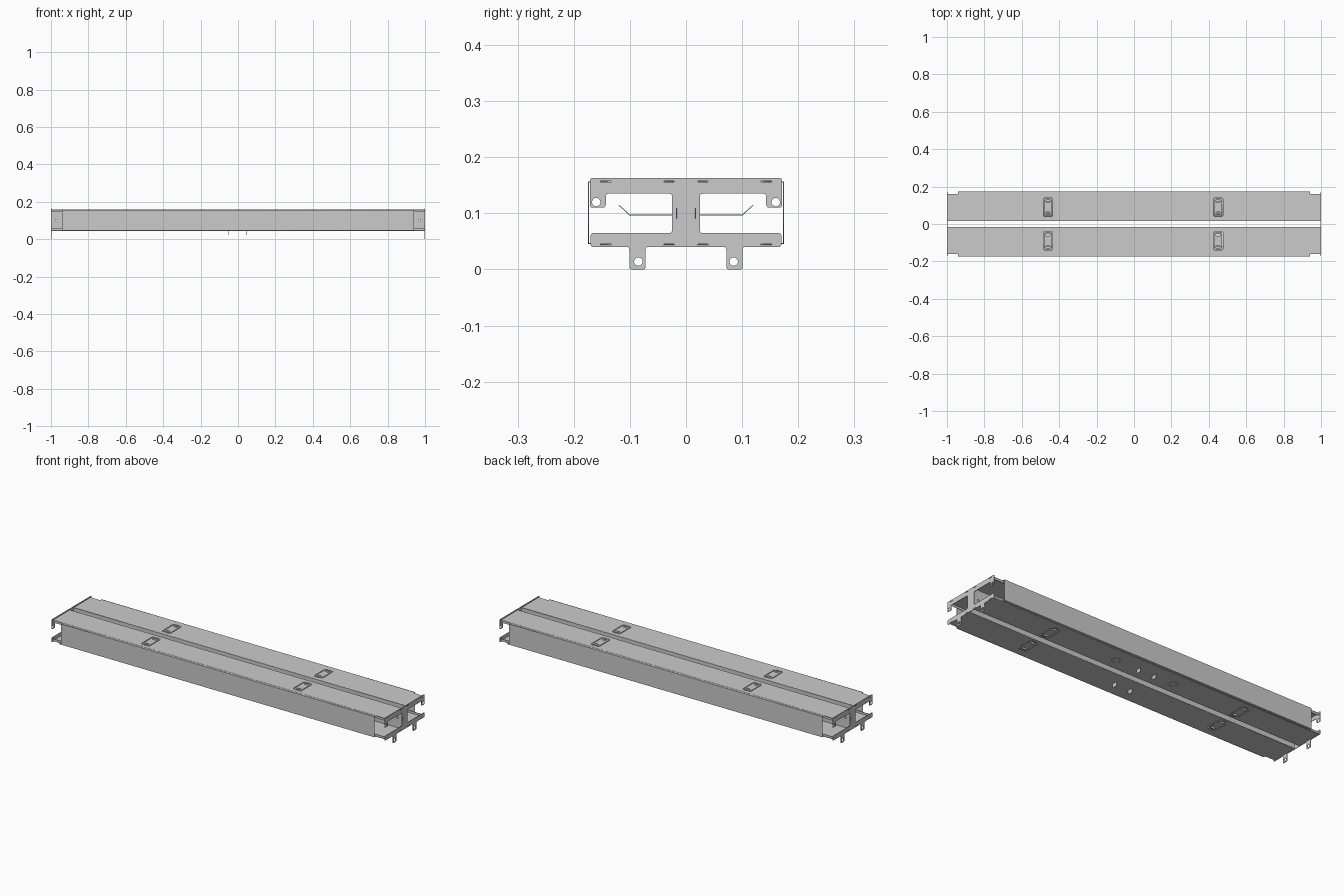
import bpy, math
from mathutils import Matrix, Vector

if "Cube" in bpy.data.objects:
    bpy.data.objects.remove(bpy.data.objects["Cube"])

T = 0.002  # sheet thickness


def rounded(pts, r):
    """Round every corner of a closed outline."""
    if r == 0:
        return pts
    out, n = [], len(pts)
    for i in range(n):
        a, p, b = (Vector(pts[(i + k) % n]) for k in (-1, 0, 1))
        s = p + (a - p).normalized() * min(r, (a - p).length * .45)
        e = p + (b - p).normalized() * min(r, (b - p).length * .45)
        for k in range(5):
            t = k / 4
            out.append(tuple(s * (1 - t) ** 2 + p * 2 * t * (1 - t) + e * t * t))
    return out


def rect(cx, cy, w, h, r=0):
    return rounded([(cx - w / 2, cy - h / 2), (cx + w / 2, cy - h / 2),
                    (cx + w / 2, cy + h / 2), (cx - w / 2, cy + h / 2)], r)


def circle(cx, cy, r, n=20):
    return [(cx + r * math.cos(2 * math.pi * k / n), cy + r * math.sin(2 * math.pi * k / n)) for k in range(n)]


AXES = {'XY': ((1, 0, 0), (0, 1, 0), (0, 0, 1)),
        'XZ': ((1, 0, 0), (0, 0, 1), (0, -1, 0)),
        'YZ': ((0, 1, 0), (0, 0, 1), (1, 0, 0))}


def sheet(name, loops, plane, offset, t=T):
    """Flat sheet with holes, lying in a plane, centred on the offset."""
    cu = bpy.data.curves.new(name, 'CURVE')
    cu.dimensions, cu.fill_mode, cu.extrude = '2D', 'BOTH', t / 2
    for loop in loops:
        sp = cu.splines.new('POLY')
        sp.points.add(len(loop) - 1)
        for p, c in zip(sp.points, loop):
            p.co = (c[0], c[1], 0, 1)
        sp.use_cyclic_u = True
    tmp = bpy.data.objects.new(name + "_tmp", cu)
    bpy.context.collection.objects.link(tmp)
    dg = bpy.context.evaluated_depsgraph_get()
    me = bpy.data.meshes.new_from_object(tmp.evaluated_get(dg))
    bpy.data.objects.remove(tmp)
    m = Matrix(AXES[plane]).transposed().to_4x4()
    normal = {'XY': (0, 0, 1), 'XZ': (0, 1, 0), 'YZ': (1, 0, 0)}[plane]
    m.translation = Vector(normal) * offset
    me.transform(m)
    me.name = name
    ob = bpy.data.objects.new(name, me)
    bpy.context.collection.objects.link(ob)
    return ob


# End plates with hooks, legs, bolt holes and tab slots
half = [(.072, .04), (.072, 0), (.101, 0), (.101, .04), (.17, .04), (.17, .065), (.025, .065),
        (.025, .135), (.143, .135), (.143, .11), (.171, .11), (.171, .163)]
outline = rounded(half + [(-y, z) for y, z in reversed(half)], .005)
plate = [outline]
for s in (-1, 1):
    plate += [circle(s * .16, .12, .0075), circle(s * .085, .014, .0075)]
    plate += [rect(s * y, z, .018, T) for y in (.03, .143) for z in (.1565, .044)]
    plate.append(rect(s * .016, .1, T, .018))
for s, side in ((-1, "left"), (1, "right")):
    sheet("end_plate_" + side, plate, 'YZ', s * .9985, .003)

for s, side in ((-1, "front"), (1, "back")):
    # Back-to-back channel rails: web, flanges and lips
    sheet("rail_web_" + side,
          [rect(0, .1005, 1.994, .113)] + [circle(x, .1, .006) for x in (-.97, .97)], 'XZ', s * .017)
    top_x, low_x = (-.46, .45), (-.58, .58)
    for level, z, xs, cy in (("top", .1565, top_x, .09), ("bottom", .0445, low_x, .08)):
        holes = [rect(x, s * cy, .05, .1, .01) for x in xs]
        if level == "bottom":
            holes += [circle(x, s * .08, .022) for x in (-.175, .175) if s > 0]
        sheet(f"{level}_flange_{side}", [rect(0, s * .089, 1.994, .144)] + holes, 'XY', z)
        sheet(f"{level}_lip_{side}", [rect(0, z + (-.006 if level == "top" else .006), 1.994, .012)],
              'XZ', s * .16)
        # Knock-out panels sitting in the flange openings
        for i, x in enumerate(xs):
            sheet(f"{level}_knockout_{side}_{i}",
                  [rect(x, s * cy, .042, .092, .008), rect(x, s * cy + .033, .022, .012, .003),
                   rect(x, s * cy - .033, .022, .012, .003)], 'XY', z)
    if s > 0:
        for x in (-.175, .175):
            sheet("round_knockout", [circle(x, .08, .019)], 'XY', .0445)

    # Clip-on side cover with folded edges
    sheet("side_cover_" + side, [rect(0, .101, 1.88, .112)], 'XZ', s * .1735)
    for level, z in (("top", .156), ("bottom", .046)):
        sheet(f"cover_{level}_fold_{side}", [rect(0, s * .1675, 1.88, .012)], 'XY', z)

    # Bent cable tongues inside the rail, under each top opening
    prof = [(.018, .096), (.1005, .096), (.1205, .1145), (.1195, .1155), (.0995, .0975), (.018, .0975)]
    for i, x in enumerate(top_x):
        sheet(f"cable_tongue_{side}_{i}", [[(s * y, z) for y, z in prof]], 'YZ', x, .06)

    # Small tabs hanging below the rail at mid-length
    for x in (-.05, .045):
        sheet("hanging_tab_" + side, [rect(s * .087, .033, .028, .022, .004)], 'YZ', x)
